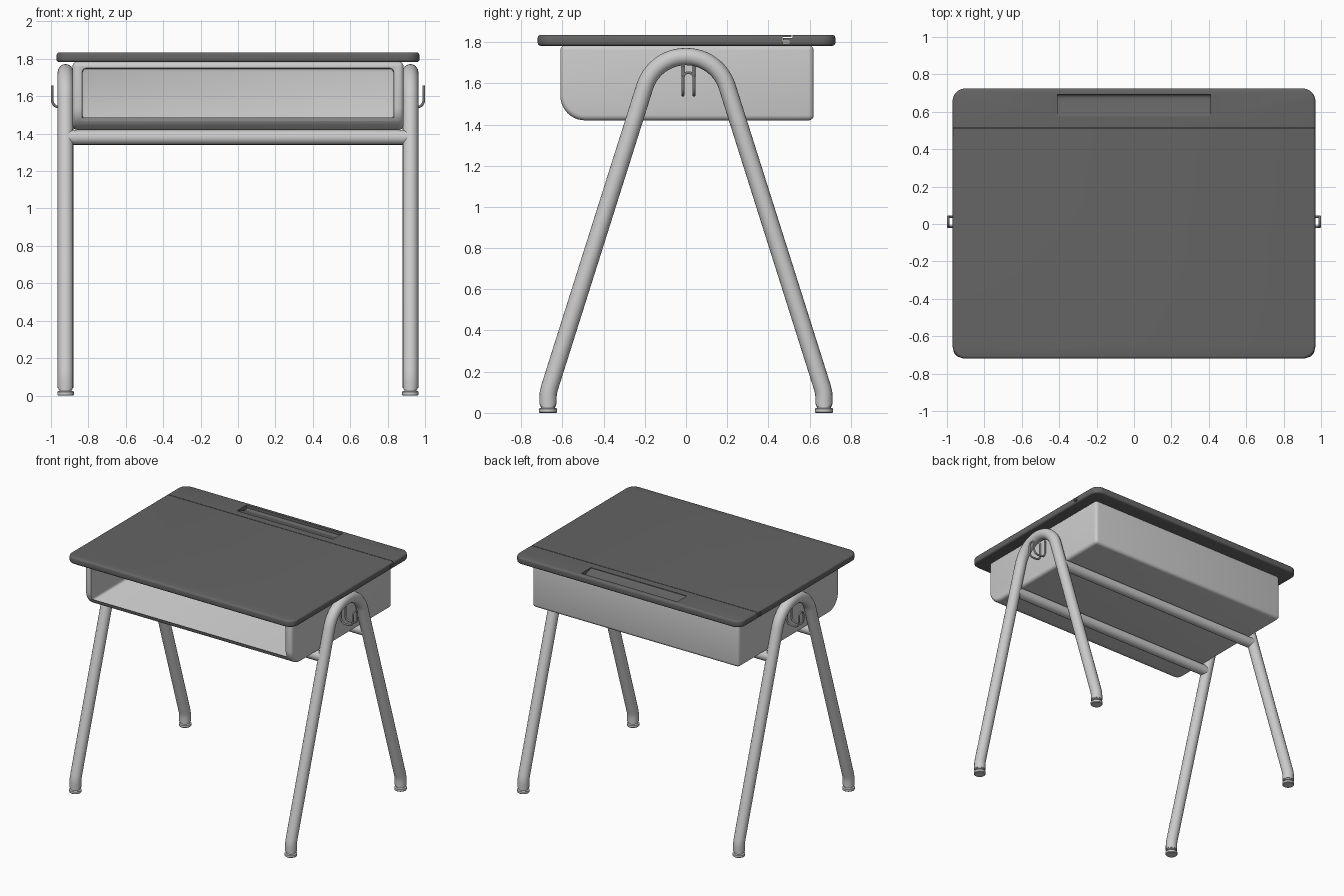
import bpy, bmesh, math
from mathutils import Vector

if "Cube" in bpy.data.objects:
    bpy.data.objects.remove(bpy.data.objects["Cube"])

dark = bpy.data.materials.new("dark_grey")
dark.diffuse_color = (0.13, 0.13, 0.13, 1)
dark.use_nodes = True
dark.node_tree.nodes["Principled BSDF"].inputs["Base Color"].default_value = dark.diffuse_color


def add(name, data):
    ob = bpy.data.objects.new(name, data)
    bpy.context.collection.objects.link(ob)
    return ob


def prism(name, pts, vec):
    """Closed polygon extruded along a vector."""
    bm = bmesh.new()
    face = bm.faces.new([bm.verts.new(p) for p in pts])
    ext = bmesh.ops.extrude_face_region(bm, geom=[face])
    bmesh.ops.translate(bm, vec=vec, verts=[v for v in ext["geom"] if isinstance(v, bmesh.types.BMVert)])
    bmesh.ops.recalc_face_normals(bm, faces=bm.faces)
    me = bpy.data.meshes.new(name)
    bm.to_mesh(me)
    bm.free()
    return add(name, me)


def arc(cx, cy, r, a0, a1, n):
    return [(cx + r * math.cos(math.radians(a0 + (a1 - a0) * i / n)),
             cy + r * math.sin(math.radians(a0 + (a1 - a0) * i / n))) for i in range(n + 1)]


def round_rect(x, y0, y1, r, n):
    return (arc(x - r, y1 - r, r, 0, 90, n) + arc(-x + r, y1 - r, r, 90, 180, n)
            + arc(-x + r, y0 + r, r, 180, 270, n) + arc(x - r, y0 + r, r, 270, 360, n))


def bevel(ob, width, segs, angle):
    m = ob.modifiers.new("bevel", "BEVEL")
    m.width, m.segments = width, segs
    m.limit_method, m.angle_limit = "ANGLE", math.radians(angle)


def cut(ob, cutter):
    cutter.hide_render = True
    m = ob.modifiers.new("cut", "BOOLEAN")
    m.operation, m.solver, m.object = "DIFFERENCE", "EXACT", cutter


def finish(ob, cutters=()):
    """Apply modifiers or curve bevels, then smooth by angle."""
    dg = bpy.context.evaluated_depsgraph_get()
    dg.update()
    me = bpy.data.meshes.new_from_object(ob.evaluated_get(dg))
    name = ob.name
    for old in (ob, *cutters):
        bpy.data.objects.remove(old)
    new = add(name, me)
    bpy.ops.object.select_all(action="DESELECT")
    new.select_set(True)
    bpy.context.view_layer.objects.active = new
    bpy.ops.object.shade_smooth_by_angle(angle=math.radians(32))
    return new


def tube(name, pts, r, res=6):
    cu = bpy.data.curves.new(name, "CURVE")
    cu.dimensions = "3D"
    cu.bevel_depth, cu.bevel_resolution, cu.use_fill_caps = r, res, True
    sp = cu.splines.new("POLY")
    sp.points.add(len(pts) - 1)
    for p, co in zip(sp.points, pts):
        p.co = (*co, 1)
    return finish(add(name, cu))


def lathe(name, profile, loc, n=24):
    bm = bmesh.new()
    vs = [bm.verts.new((r, 0, z)) for r, z in profile]
    es = [bm.edges.new(p) for p in zip(vs, vs[1:])]
    bmesh.ops.spin(bm, geom=vs + es, axis=(0, 0, 1), cent=(0, 0, 0), steps=n, angle=math.tau)
    bmesh.ops.remove_doubles(bm, verts=bm.verts, dist=1e-5)
    bmesh.ops.recalc_face_normals(bm, faces=bm.faces)
    bmesh.ops.translate(bm, vec=loc, verts=bm.verts)
    me = bpy.data.meshes.new(name)
    bm.to_mesh(me)
    bm.free()
    return finish(add(name, me))


# Desktop with rounded corners, interlocking hinge seam and sloped pencil tray
top = prism("desktop", [(x, y, 1.782) for x, y in round_rect(0.97, -0.72, 0.725, 0.07, 8)], (0, 0, 0.053))
bevel(top, 0.014, 3, 40)
seam_a = [(0.517, 1.85), (0.517, 1.821), (0.472, 1.821), (0.472, 1.807), (0.503, 1.807), (0.503, 1.794), (0.472, 1.794)]
seam_b = [(0.472, 1.798), (0.499, 1.798), (0.499, 1.803), (0.468, 1.803), (0.468, 1.825), (0.513, 1.825), (0.513, 1.85)]
seam = prism("seam_cutter", [(-1.1, y, z) for y, z in seam_a + seam_b], (2.2, 0, 0))
tray = prism("tray_cutter", [(-0.41, y, z) for y, z in [
    (0.692, 1.85), (0.692, 1.813), (0.687, 1.806), (0.678, 1.802), (0.665, 1.803),
    (0.575, 1.831), (0.575, 1.85)]], (0.82, 0, 0))
cut(top, seam)
cut(top, tray)
top = finish(top, (seam, tray))
top.data.materials.clear()
top.data.materials.append(dark)

# Book box, open at the front, with a rounded lower lip
side = [(-0.61, 1.785)] + arc(-0.49, 1.54, 0.12, 180, 270, 10) + [(0.62, 1.42), (0.62, 1.785)]
box = prism("book_box", [(-0.885, y, z) for y, z in side], (1.77, 0, 0))
bevel(box, 0.025, 4, 30)
hollow = prism("hollow_cutter", [(x, -0.8, z) for x, z in round_rect(0.832, 1.473, 1.748, 0.02, 4)], (0, 1.38, 0))
cut(box, hollow)
bevel(box, 0.006, 2, 50)
finish(box, (hollow,))

# Bent tube leg frames, feet and bag hooks on both sides
lean = 17.6
half = arc(0, 1.52, 0.21, lean, 90, 12)
foot_bend = [(0.67, 0.04), (0.67, 0.075), (0.6685, 0.095), (0.665, 0.112), (0.66, 0.13)]
right = foot_bend + half
path = right + [(-y, z) for y, z in reversed(right[:-1])]
glide = [(0, 0), (0.04, 0), (0.044, 0.004), (0.044, 0.02), (0.04, 0.023), (0.033, 0.024),
         (0.033, 0.031), (0.038, 0.032), (0.038, 0.045), (0, 0.045)]
strand = [(0.891, 1.685), (0.891, 1.585)] + arc(0.931, 1.582, 0.04, 180, 270, 6) \
    + arc(0.957, 1.578, 0.036, 270, 360, 6)
for s, label in ((-1, "left"), (1, "right")):
    tube(f"{label}_leg_frame", [(s * 0.922, y, z) for y, z in path], 0.042)
    for t, end in ((-1, "front"), (1, "back")):
        lathe(f"{label}_{end}_foot", glide, Vector((s * 0.922, t * 0.67, 0)))
    up = [(s * x, -0.015, z) for x, z in strand]
    over = [(s * 0.993, y, z) for y, z in arc(0.012, 1.625, 0.027, 180, 0, 10)]
    down = [(x, 0.039, z) for x, _, z in reversed(up)]
    tube(f"{label}_bag_hook", up + over + down, 0.007, 3)

# Cross bars under the box
for t, end in ((-1, "front"), (1, "back")):
    tube(f"{end}_cross_bar", [(-0.92, t * 0.265, 1.38), (0.92, t * 0.265, 1.38)], 0.04)
